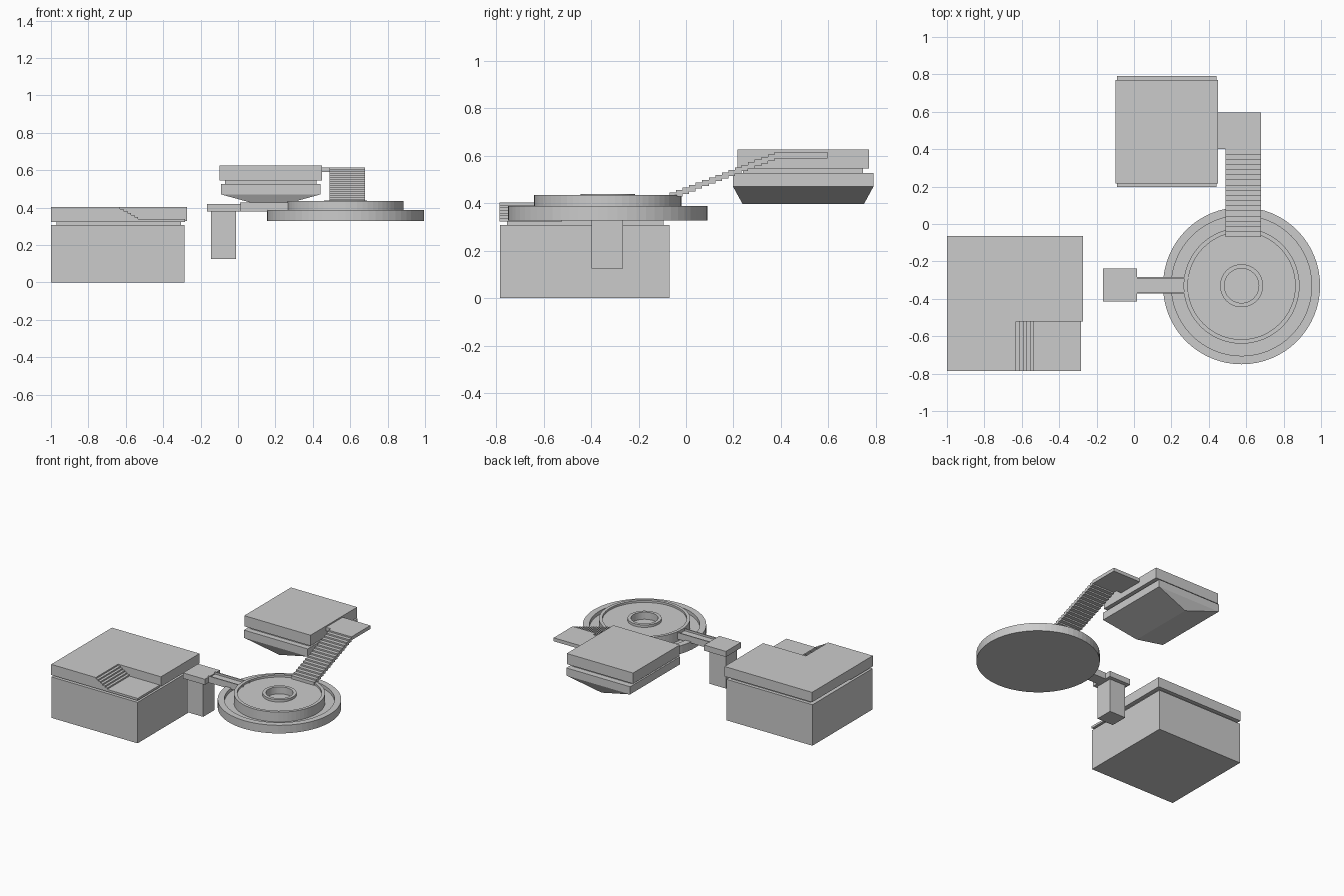
import bpy, bmesh, math

if "Cube" in bpy.data.objects:
    bpy.data.objects.remove(bpy.data.objects["Cube"])


def make(name, bm):
    bmesh.ops.recalc_face_normals(bm, faces=bm.faces[:])
    me = bpy.data.meshes.new(name)
    bm.to_mesh(me)
    bm.free()
    ob = bpy.data.objects.new(name, me)
    bpy.context.collection.objects.link(ob)
    return ob


def box(name, x, y, z):
    bm = bmesh.new()
    bmesh.ops.create_cube(bm, size=1)
    for v in bm.verts:
        for i, r in enumerate((x, y, z)):
            v.co[i] = r[1] if v.co[i] > 0 else r[0]
    return make(name, bm)


def prism(name, pts, axis, lo, hi):
    """Extrude a closed (horizontal, z) profile along x or y."""
    bm = bmesh.new()
    put = (lambda p: (lo, p[0], p[1])) if axis == 0 else (lambda p: (p[0], lo, p[1]))
    f = bm.faces.new([bm.verts.new(put(p)) for p in pts])
    ext = bmesh.ops.extrude_face_region(bm, geom=[f])
    for v in ext["geom"]:
        if isinstance(v, bmesh.types.BMVert):
            v.co[axis] = hi
    return make(name, bm)


def lathe(name, prof, cx, cy, n=64):
    """Revolve an open (radius, z) profile and cap both ends."""
    bm = bmesh.new()
    rings = [[bm.verts.new((cx + r * math.cos(2 * math.pi * i / n),
                            cy + r * math.sin(2 * math.pi * i / n), z))
              for i in range(n)] for r, z in prof]
    for a, b in zip(rings, rings[1:]):
        for i in range(n):
            j = (i + 1) % n
            bm.faces.new((a[i], a[j], b[j], b[i]))
    bm.faces.new(rings[0])
    bm.faces.new(rings[-1])
    return make(name, bm)


# Large block with shadow gap and roof slab
box("block_body", (-1, -.285), (-.783, -.07), (0, .307))
box("block_gap", (-.97, -.305), (-.755, -.095), (.307, .33))
box("block_roof_back", (-1, -.274), (-.522, -.065), (.328, .402))

# Front part of the roof with the sunken terrace and its steps
prof = [(-.283, .322), (-1, .322), (-1, .402), (-.63, .402)]
n = 6
for i in range(n):
    x = -.63 + i * .019
    z = .402 - (i + 1) * .064 / n
    prof += [(x, z)] if i == n - 1 else [(x, z), (x + .019, z)]
prof.append((-.283, .338))
prism("block_roof_terrace", prof, 1, -.785, -.522)

# Round plaza: outer rim, groove, raised disc, central ring
lathe("plaza", [(.42, .327), (.42, .388), (.375, .388), (.375, .362), (.31, .362),
                (.31, .435), (.287, .435), (.287, .42), (.115, .42), (.115, .438),
                (.092, .438), (.092, .385)], .575, -.33)

# Pillar with head
box("pillar", (-.145, -.01), (-.398, -.266), (.125, .385))
box("pillar_head", (-.165, .015), (-.415, -.237), (.378, .42))

# Bridge from pillar to plaza with low side rails
box("bridge_deck", (.01, .29), (-.37, -.285), (.378, .412))
for s in (-1, 1):
    y = -.3275 + s * .039
    box("bridge_rail", (.01, .30), (y - .004, y + .004), (.378, .427))

# Raised pavilion
box("pavilion_top", (-.10, .45), (.217, .77), (.545, .625))
box("pavilion_gap", (-.07, .42), (.24, .745), (.525, .55))
box("pavilion_middle", (-.09, .44), (.198, .79), (.47, .527))

# Hipped underside tapering to a ridge
bm = bmesh.new()
a, b, c, d = [bm.verts.new((x, y, .47)) for x, y in
              ((-.09, .198), (.44, .198), (.44, .79), (-.09, .79))]
e, f = [bm.verts.new((.175, y, .397)) for y in (.238, .75)]
for vs in ((a, b, c, d), (a, b, e), (b, c, f, e), (c, d, f), (d, a, e, f)):
    bm.faces.new(vs)
make("pavilion_underside", bm)

# Floating stair (stepped above and below) and landing
n = 17
dy, dz = .47 / n, .182 / n
top, low = [], []
for i in range(n):
    y, z = -.07 + i * dy, .433 + (i + 1) * dz
    top += [(y, z), (y + dy, z)]
    low += [(y, z - .026), (y + dy, z - .026)]
prism("stair", top + low[::-1], 0, .49, .68)
box("landing", (.445, .68), (.40, .597), (.589, .615))
